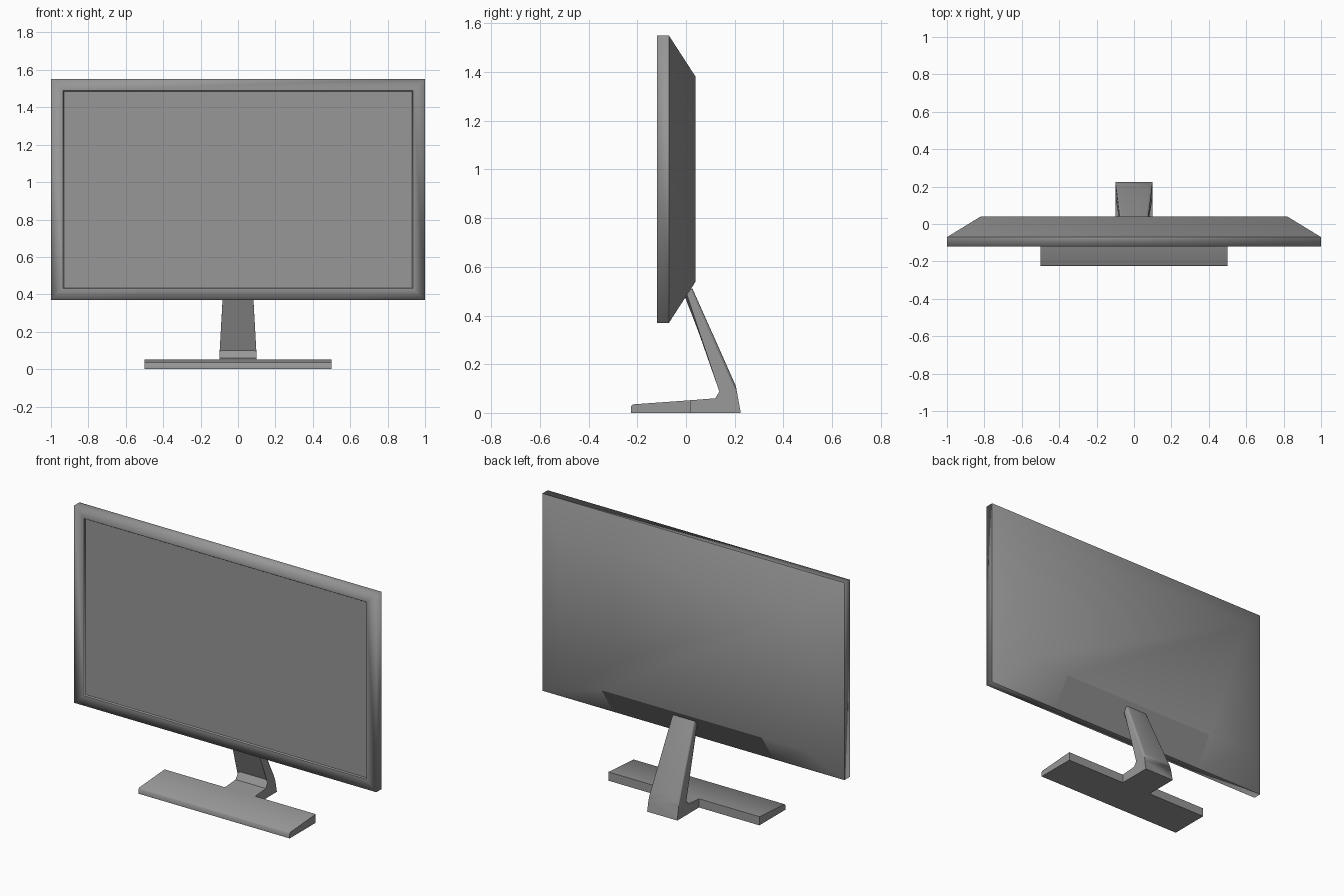
import bpy
import bmesh
import math

cube = bpy.data.objects.get("Cube")
if cube:
    bpy.data.objects.remove(cube, do_unlink=True)

GREY = (0.31, 0.31, 0.31, 1)
grey = bpy.data.materials.new("mid_grey")
grey.use_nodes = True
grey.diffuse_color = GREY
grey.node_tree.nodes["Principled BSDF"].inputs["Base Color"].default_value = GREY


def finish(name, bm, smooth_angle=None):
    """Turn a bmesh into a named grey object."""
    bmesh.ops.recalc_face_normals(bm, faces=bm.faces)
    mesh = bpy.data.meshes.new(name)
    bm.to_mesh(mesh)
    bm.free()
    mesh.materials.append(grey)
    obj = bpy.data.objects.new(name, mesh)
    bpy.context.collection.objects.link(obj)
    if smooth_angle:
        bpy.ops.object.select_all(action="DESELECT")
        obj.select_set(True)
        bpy.context.view_layer.objects.active = obj
        bpy.ops.object.shade_smooth_by_angle(angle=math.radians(smooth_angle))
    return obj


def extrude_profile(bm, profile):
    """Sweep (y, z, half width) points across x, capped on both sides."""
    left = [bm.verts.new((w, y, z)) for y, z, w in profile]
    right = [bm.verts.new((-w, y, z)) for y, z, w in profile]
    bm.faces.new(left)
    bm.faces.new(right[::-1])
    for i in range(len(profile)):
        j = (i + 1) % len(profile)
        bm.faces.new((left[i], right[i], right[j], left[j]))


# Casing: rectangular rings from the back plate round to the screen recess
NOTCH = 0.53
RINGS = [  # half width, bottom, top, y
    (0.82, 0.54, 1.38, 0.04),
    (1.0, 0.37, 1.55, -0.07),
    (1.0, 0.37, 1.55, -0.12),
    (0.935, 0.43, 1.49, -0.12),
    (0.93, 0.435, 1.485, -0.112),
]
SHARP_RINGS = (1, 3, 4)
bm = bmesh.new()
rings = []
for w, low, high, y in RINGS:
    outline = [(-w, low), (-NOTCH, low), (NOTCH, low), (w, low), (w, high), (-w, high)]
    rings.append([bm.verts.new((x, y, z)) for x, z in outline])
for a, b in zip(rings, rings[1:]):
    for i in range(len(a)):
        j = (i + 1) % len(a)
        bm.faces.new((a[i], a[j], b[j], b[i]))
bm.faces.new(rings[0])
for face in bm.faces:
    face.smooth = True
for k in SHARP_RINGS:
    for i, vert in enumerate(rings[k]):
        bm.edges.get((vert, rings[k][i - 1])).smooth = False
# Crisp flat strip where the arm joins the lower back
for pair in ((rings[0][1], rings[0][2]), (rings[0][1], rings[1][1]), (rings[0][2], rings[1][2])):
    bm.edges.get(pair).smooth = False
finish("casing", bm)

# Screen panel closing the recess
bm = bmesh.new()
w, low, high, y = RINGS[-1]
bm.faces.new([bm.verts.new((x, y, z)) for x, z in ((-w, low), (w, low), (w, high), (-w, high))])
screen = finish("screen", bm)
if screen.data.polygons[0].normal.y > 0:
    screen.data.flip_normals()

# Base slab, slightly wedge shaped
bm = bmesh.new()
extrude_profile(bm, [(y, z, 0.5) for y, z in (
    (-0.225, 0), (0.02, 0), (0.02, 0.052), (-0.219, 0.035), (-0.225, 0.029))])
finish("base", bm, 60)

# Foot and leaning arm in one bent profile, softened along its long edges
bm = bmesh.new()
extrude_profile(bm, [
    (0.02, 0, 0.1), (0.225, 0, 0.1), (0.205, 0.11, 0.098), (0.026, 0.512, 0.075),
    (-0.01, 0.49, 0.075), (0.145, 0.1, 0.098), (0.12, 0.06, 0.1), (0.02, 0.052, 0.1)])
long_edges = [e for e in bm.edges
              if e.verts[0].co.x * e.verts[1].co.x > 0
              and min(v.co.z for v in e.verts) > 0.09
              and abs(e.verts[0].co.z - e.verts[1].co.z) > 0.2]
bmesh.ops.bevel(bm, geom=long_edges, offset=0.012, segments=3, profile=0.5, affect="EDGES")
finish("arm", bm, 50)
